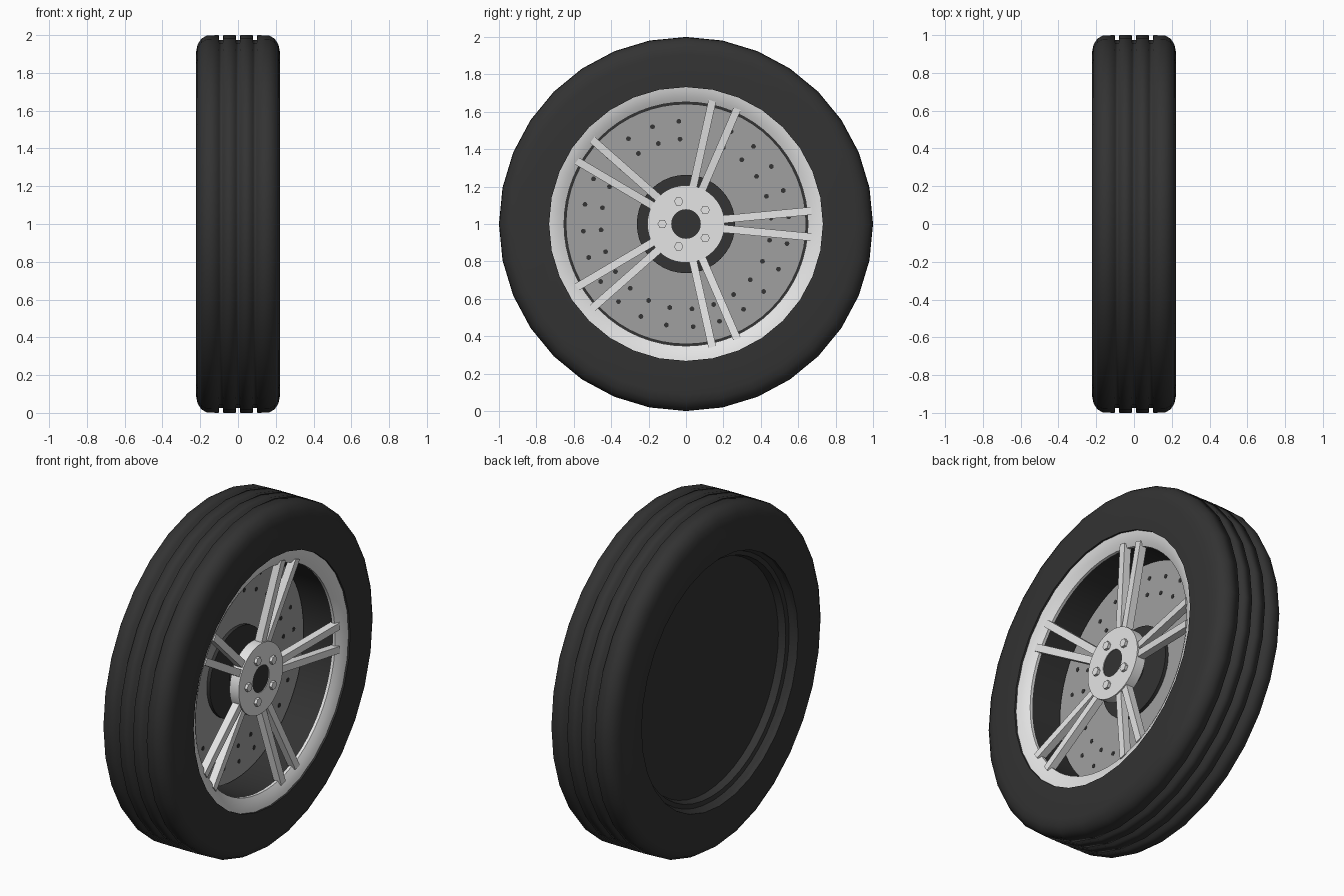
import bpy, bmesh
from math import pi, sin, cos, radians
from mathutils import Matrix, Vector

if "Cube" in bpy.data.objects:
    bpy.data.objects.remove(bpy.data.objects["Cube"], do_unlink=True)

CENTRE = Vector((0, 0, 1))


def material(name, value):
    m = bpy.data.materials.new(name)
    m.use_nodes = True
    colour = (value, value, value, 1)
    m.diffuse_color = colour
    m.node_tree.nodes["Principled BSDF"].inputs["Base Color"].default_value = colour
    return m


rubber = material("black rubber", 0.033)
silver = material("silver alloy", 0.78)
steel = material("brake steel", 0.35)


def finish(name, bm, mat, smooth=None):
    bmesh.ops.recalc_face_normals(bm, faces=bm.faces)
    bmesh.ops.translate(bm, vec=CENTRE, verts=bm.verts)
    mesh = bpy.data.meshes.new(name)
    bm.to_mesh(mesh)
    bm.free()
    mesh.materials.append(mat)
    ob = bpy.data.objects.new(name, mesh)
    bpy.context.collection.objects.link(ob)
    if smooth:
        bpy.ops.object.select_all(action="DESELECT")
        ob.select_set(True)
        bpy.context.view_layer.objects.active = ob
        bpy.ops.object.shade_smooth_by_angle(angle=radians(smooth))


def lathe(name, profile, sides, mat, smooth=35):
    """Turn a closed (x, radius) outline about the axle."""
    bm = bmesh.new()
    rings = []
    for i in range(sides):
        a = 2 * pi * i / sides
        rings.append([bm.verts.new((x, r * cos(a), r * sin(a))) for x, r in profile])
    n = len(profile)
    for i in range(sides):
        p, q = rings[i], rings[(i + 1) % sides]
        for j in range(n):
            k = (j + 1) % n
            bm.faces.new((p[j], p[k], q[k], q[j]))
    finish(name, bm, mat, smooth)


def add_cylinder(bm, x0, x1, radius, sides, y=0, z=0):
    place = Matrix.Translation(((x0 + x1) / 2, y, z)) @ Matrix.Rotation(pi / 2, 4, "Y")
    bmesh.ops.create_cone(bm, cap_ends=True, segments=sides, radius1=radius,
                          radius2=radius, depth=x1 - x0, matrix=place)


def cylinder(name, x0, x1, radius, sides, mat):
    bm = bmesh.new()
    add_cylinder(bm, x0, x1, radius, sides)
    finish(name, bm, mat, 35)


# Tyre: rounded shoulders and three tread grooves with softly shaded walls
shoulder = [(0.205, 0.732), (0.222, 0.732), (0.222, 0.74), (0.222, 0.91),
            (0.214, 0.95), (0.195, 0.98), (0.165, 0.998)]
tread = []
for g in (0.09, 0, -0.09):
    tread += [(g + 0.012, 1), (g + 0.01, 0.974), (g - 0.01, 0.974), (g - 0.012, 1)]
back = [(-x, r) for x, r in reversed(shoulder)]
lathe("tyre", shoulder + tread + back, 32, rubber, 88.5)

# Rim: bright shallow lip, dark barrel, closed back
lathe("rim_lip", [(0.165, 0.735), (0.212, 0.735), (0.208, 0.715),
                  (0.196, 0.68), (0.18, 0.652), (0.165, 0.652)], 64, silver)
lathe("rim_barrel", [(0.17, 0.654), (-0.12, 0.654), (-0.12, 0.675), (-0.17, 0.69),
                     (-0.175, 0.715), (-0.205, 0.735), (0.17, 0.73)], 48, rubber)
cylinder("back_plate", -0.13, -0.11, 0.68, 48, rubber)

# Brake disc with two rings of drilled holes
cylinder("brake_disc", -0.07, -0.02, 0.642, 64, steel)
bm = bmesh.new()
for i in range(24):
    a = radians(4 + 15 * i)
    for r in (0.455, 0.55):
        add_cylinder(bm, -0.024, -0.018, 0.013, 10, r * cos(a), r * sin(a))
finish("disc_holes", bm, rubber)
cylinder("disc_hat", -0.1, 0.0, 0.263, 40, rubber)

# Hub with a dark centre bore and five hexagonal nuts
lathe("hub", [(0.09, 0.079), (0.15, 0.079), (0.15, 0.207), (0.09, 0.207)], 48, silver)
cylinder("hub_bore", 0.0, 0.146, 0.08, 48, rubber)
bm = bmesh.new()
for i in range(5):
    a = radians(36 + 72 * i)
    add_cylinder(bm, 0.14, 0.166, 0.025, 6, 0.127 * cos(a), 0.127 * sin(a))
finish("wheel_nuts", bm, silver)

# Five pairs of diverging spokes
bm = bmesh.new()
for i in range(5):
    turn = Matrix.Rotation(radians(72 * i), 3, "X")
    for side in (-1, 1):
        ends = []
        for y, z, front in ((0.185, 0.024, 0.14), (0.67, 0.07, 0.2)):
            corners = [(front, z - 0.021), (front, z + 0.021),
                       (front - 0.045, z + 0.021), (front - 0.045, z - 0.021)]
            ends.append([bm.verts.new(turn @ Vector((x, y, side * w))) for x, w in corners])
        p, q = ends
        bm.faces.new(p)
        bm.faces.new(q)
        for j in range(4):
            k = (j + 1) % 4
            bm.faces.new((p[j], p[k], q[k], q[j]))
finish("spokes", bm, silver)
